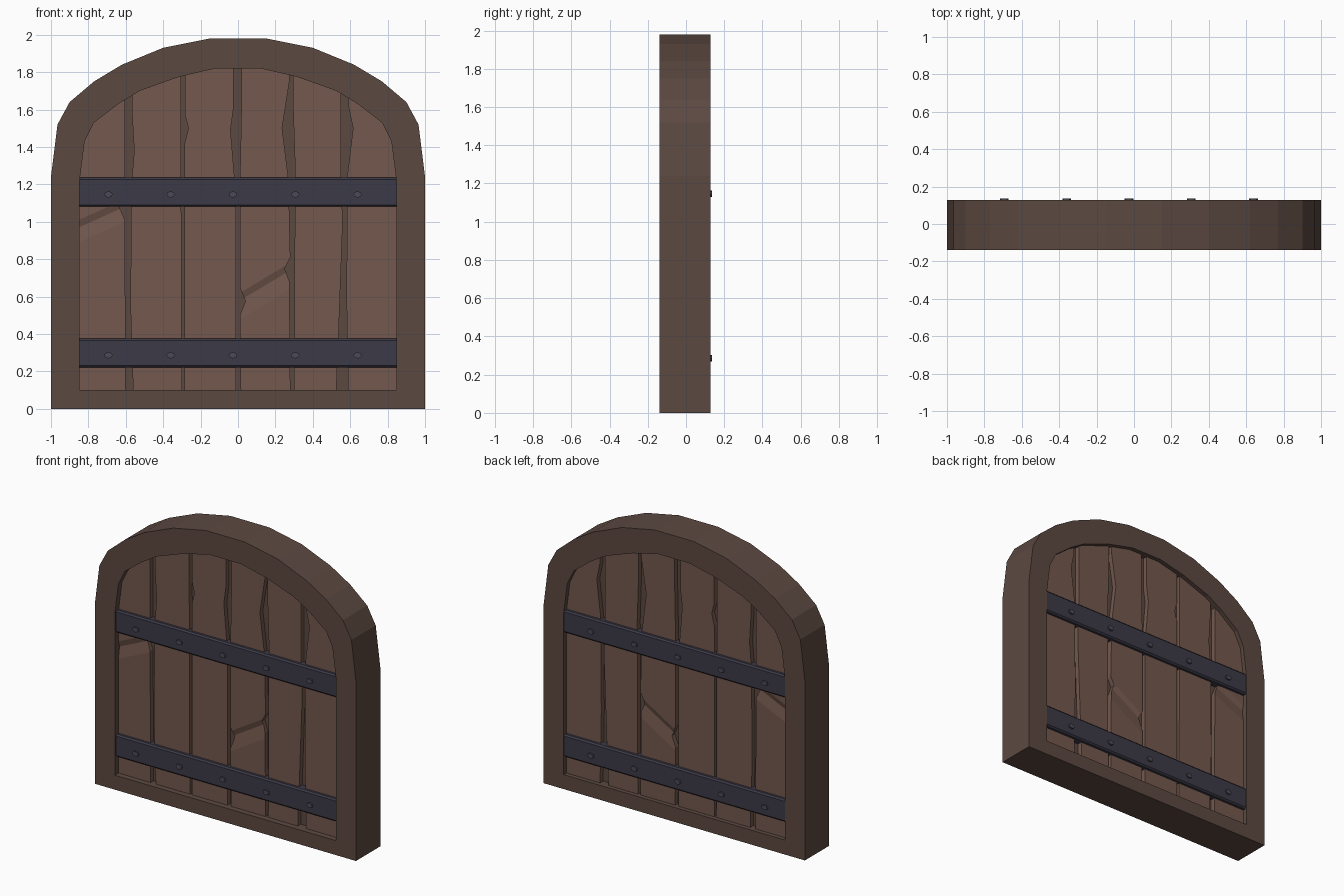
import bpy, bmesh
from mathutils import Vector

if "Cube" in bpy.data.objects:
    bpy.data.objects.remove(bpy.data.objects["Cube"])


def material(name, rgb):
    m = bpy.data.materials.new(name)
    m.diffuse_color = (*rgb, 1)
    m.use_nodes = True
    m.node_tree.nodes["Principled BSDF"].inputs["Base Color"].default_value = m.diffuse_color
    return m


FRAME = material("frame_wood", (0.107, 0.066, 0.053))
PLANK = material("plank_wood", (0.172, 0.098, 0.076))
IRON = material("iron", (0.045, 0.042, 0.063))
RIVET = material("rivet_iron", (0.07, 0.065, 0.09))


def finish(bm, name, mat):
    bmesh.ops.recalc_face_normals(bm, faces=bm.faces)
    me = bpy.data.meshes.new(name)
    bm.to_mesh(me)
    bm.free()
    me.materials.append(mat)
    ob = bpy.data.objects.new(name, me)
    bpy.context.collection.objects.link(ob)
    return ob


def prism(points, y0, y1):
    """Closed x-z outline extruded along y."""
    bm = bmesh.new()
    a = [bm.verts.new((x, y0, z)) for x, z in points]
    b = [bm.verts.new((x, y1, z)) for x, z in points]
    bm.faces.new(a)
    bm.faces.new(b[::-1])
    for i in range(len(a)):
        j = (i + 1) % len(a)
        bm.faces.new((a[i], b[i], b[j], a[j]))
    return bm


def mirrored(half):
    return half + [(-x, z) for x, z in reversed(half)]


# Arched frame: ring between an outer and an inner outline
outer_half = [(1, 0), (1, 1.24), (.965, 1.52), (.9, 1.64), (.77, 1.75),
              (.62, 1.84), (.4, 1.93), (.15, 1.98)]
inner_half = [(.847, .1), (.847, 1.22), (.82, 1.43), (.77, 1.53), (.64, 1.63),
              (.525, 1.70), (.315, 1.775), (.12, 1.82)]
mid_half = [((a + c) / 2, (b + d) / 2)
            for (a, b), (c, d) in zip(outer_half, inner_half)]

bm = bmesh.new()
rings = [[bm.verts.new((x, y, z)) for x, z in mirrored(h)]
         for h, y in ((outer_half, -.138), (outer_half, .128),
                      (inner_half, .128), (inner_half, -.138))]
n = len(rings[0])
for r in range(4):
    p, q = rings[r], rings[(r + 1) % 4]
    for i in range(n):
        j = (i + 1) % n
        bm.faces.new((p[i], p[j], q[j], q[i]))
finish(bm, "arched_frame", FRAME)

# Backing panel seen through the gaps
finish(prism(mirrored(mid_half), -.065, .065), "backing_panel", FRAME)


# Planks: chipped left and right edges, tops tucked into the arch
def arch_z(x):
    x = abs(x)
    pts = mid_half[1:] + [(0, mid_half[-1][1])]
    for (xa, za), (xb, zb) in zip(pts, pts[1:]):
        if xb <= x <= xa:
            return za + (zb - za) * (xa - x) / (xa - xb)
    return pts[0][1]


def plank(name, left, right, groove=None):
    top_l, top_r = left[-1][0], right[-1][0]
    outline = (right + [(top_r, arch_z(top_r)), (top_l, arch_z(top_l))]
               + left[::-1])
    bm = prism(outline, -.098, .098)
    if groove:
        # Shallow slanted gouge across both faces
        x0, z0, slope, above, below = groove
        normal = Vector((-slope, 0, 1)).normalized()
        for dz in (above, 0, -below):
            bmesh.ops.bisect_plane(bm, geom=bm.verts[:] + bm.edges[:] + bm.faces[:],
                                   plane_co=(x0, 0, z0 + dz), plane_no=normal)
        for v in bm.verts:
            if abs((v.co - Vector((x0, v.co.y, z0))).dot(normal)) < 1e-4:
                v.co.y *= .88
    finish(bm, name, PLANK)


plank("plank_1", [(-.86, .08), (-.86, 1.3)],
      [(-.6, .08), (-.605, 1.01), (-.64, 1.09), (-.605, 1.2), (-.605, 1.5)],
      (-.85, .97, .45, .04, .08))
plank("plank_2", [(-.56, .08), (-.575, .55), (-.57, 1.2), (-.555, 1.38), (-.568, 1.6)],
      [(-.3, .08), (-.305, 1.5)])
plank("plank_3", [(-.285, .08), (-.285, 1.42), (-.265, 1.5), (-.283, 1.57)],
      [(-.012, .08), (-.01, 1.1), (-.018, 1.23), (-.04, 1.49), (-.025, 1.6)])
plank("plank_4", [(.015, .08), (.01, .5), (.04, .575), (.01, .65), (.012, 1.3), (.02, 1.7)],
      [(.28, .08), (.275, .68), (.25, .75), (.28, .81), (.27, 1.23), (.236, 1.5), (.275, 1.75)],
      (.02, .585, .6, .04, .1))
plank("plank_5", [(.3, .08), (.305, 1.3), (.295, 1.6)],
      [(.525, .08), (.538, .4), (.56, 1.0), (.55, 1.25), (.55, 1.6)])
plank("plank_6", [(.59, .08), (.58, .6), (.585, 1.25), (.615, 1.5), (.59, 1.62)],
      [(.86, .08), (.86, 1.3)])

# Iron straps with rivets on both faces
for level, z in (("lower", .298), ("upper", 1.158)):
    bm = bmesh.new()
    bmesh.ops.create_cube(bm, size=1)
    for v in bm.verts:
        v.co = (v.co.x * 1.694, v.co.y * .248, v.co.z * .155 + z)
    edges = [e for e in bm.edges
             if abs(e.verts[0].co.x - e.verts[1].co.x) > 1]
    bmesh.ops.bevel(bm, geom=edges, offset=.01, segments=1, affect='EDGES')
    finish(bm, level + "_iron_strap", IRON)

    bm = bmesh.new()
    for i in range(5):
        res = bmesh.ops.create_cone(bm, cap_ends=True, segments=8,
                                    radius1=1, radius2=1, depth=.27)
        for v in res["verts"]:
            x, y, d = v.co
            v.co = (-.693 + i * .333 + x * .023, d, z - .012 + y * .017)
    finish(bm, level + "_rivets", RIVET)
